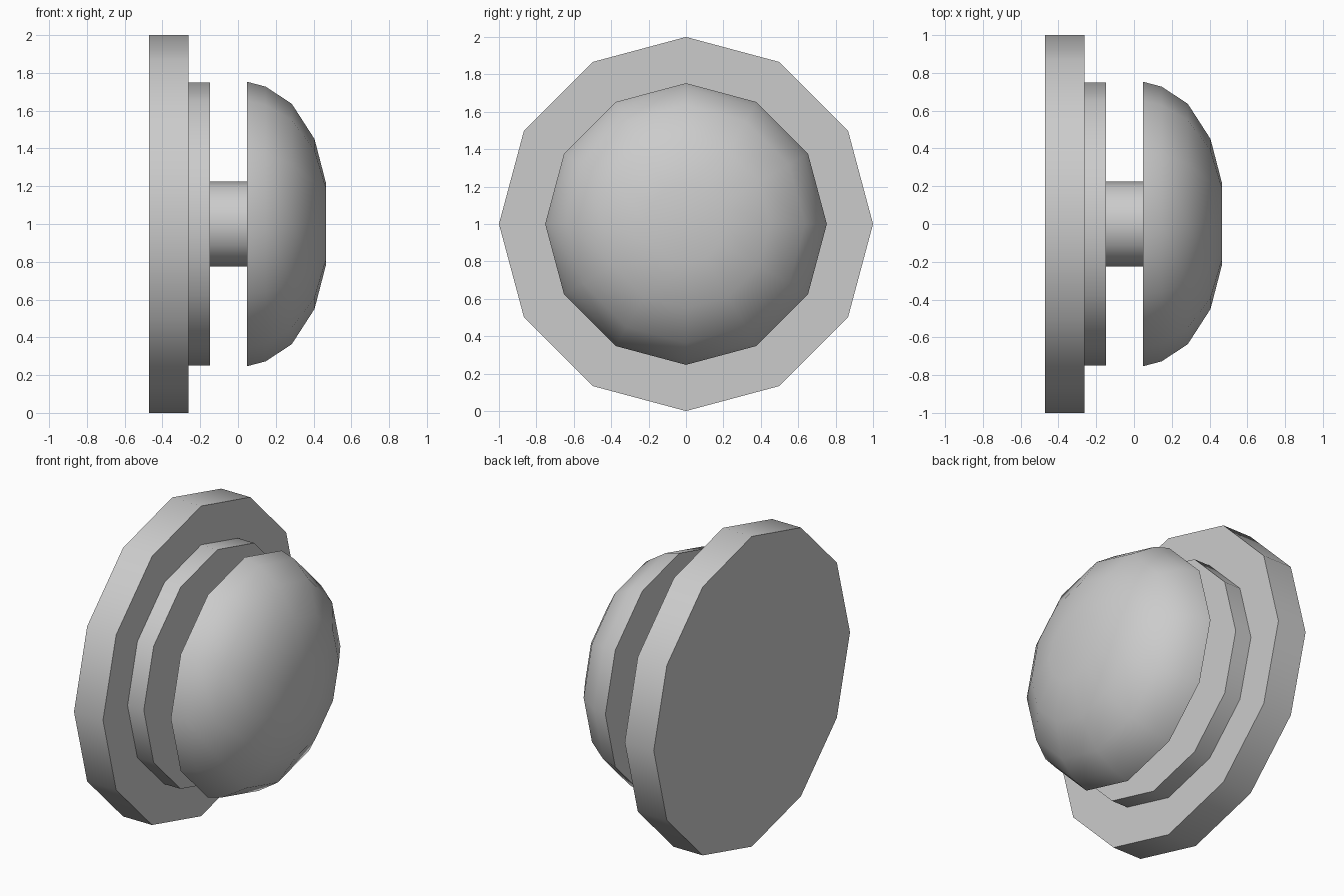
import bpy, bmesh, math

if "Cube" in bpy.data.objects:
    bpy.data.objects.remove(bpy.data.objects["Cube"])

SIDES = 12
AXIS_Z = 1.0


def lathe(name, profile):
    """Closed solid turned around the x axis from (x, radius) points."""
    bm = bmesh.new()
    rings = []
    for x, r in profile:
        ring = []
        for i in range(SIDES):
            a = 2 * math.pi * i / SIDES
            ring.append(bm.verts.new((x, r * math.cos(a), AXIS_Z + r * math.sin(a))))
        rings.append(ring)
    for a, b in zip(rings, rings[1:]):
        for i in range(SIDES):
            j = (i + 1) % SIDES
            bm.faces.new((a[i], a[j], b[j], b[i]))
    bm.faces.new(rings[0])
    bm.faces.new(rings[-1])
    bmesh.ops.recalc_face_normals(bm, faces=bm.faces)
    mesh = bpy.data.meshes.new(name)
    bm.to_mesh(mesh)
    bm.free()
    obj = bpy.data.objects.new(name, mesh)
    bpy.context.collection.objects.link(obj)
    bpy.ops.object.select_all(action='DESELECT')
    obj.select_set(True)
    bpy.context.view_layer.objects.active = obj
    bpy.ops.object.shade_smooth_by_angle(angle=math.radians(35))
    return obj


# Wide back plate
lathe("back_plate", [(-0.47, 1.0), (-0.263, 1.0)])
# Raised collar on the plate
lathe("collar", [(-0.263, 0.75), (-0.147, 0.75)])
# Narrow stem joining collar and knob
lathe("stem", [(-0.147, 0.226), (0.048, 0.226)])
# Domed knob with flat back
lathe("domed_knob", [(0.048, 0.753), (0.147, 0.727), (0.285, 0.636),
                     (0.405, 0.45), (0.467, 0.212)])
